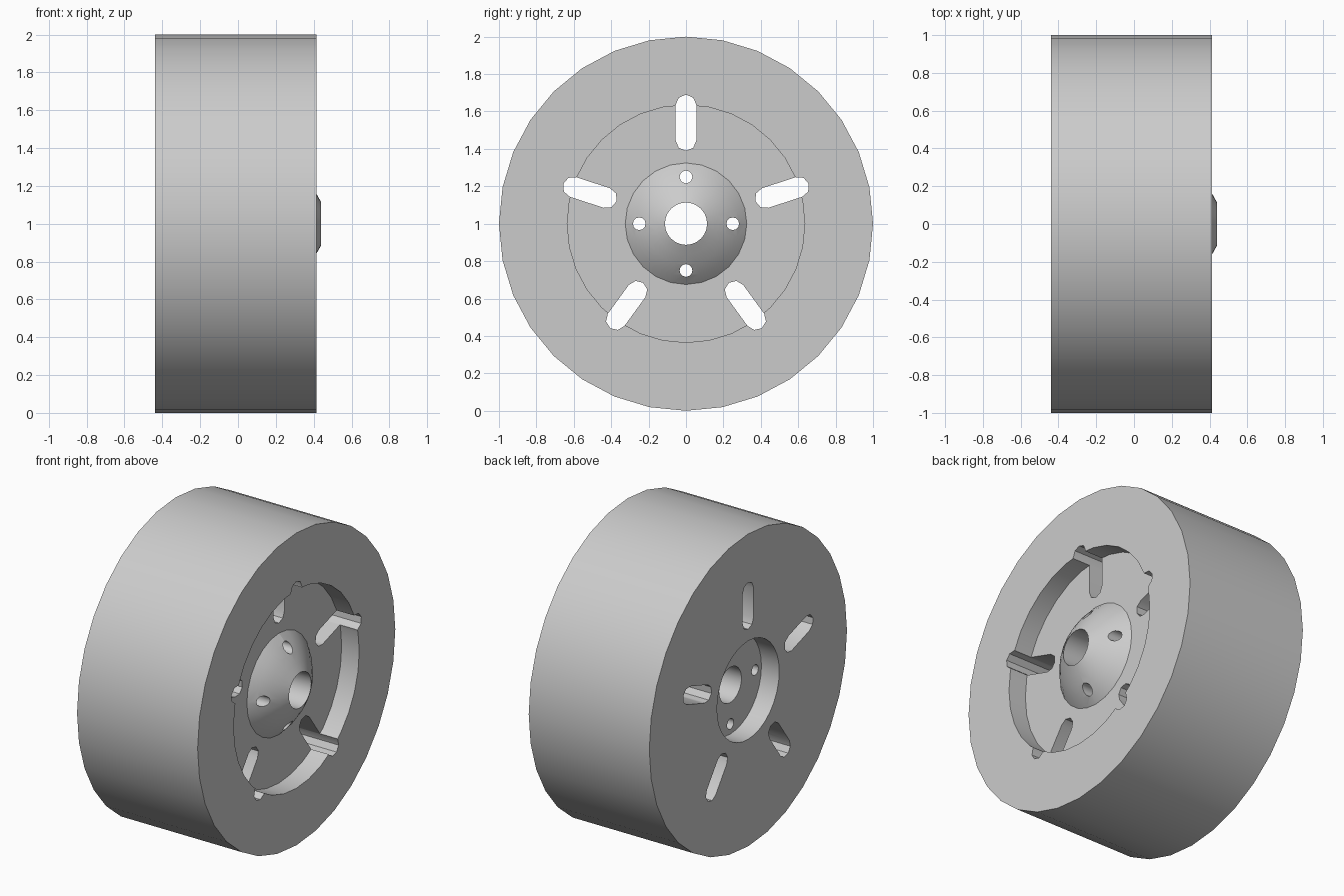
import bpy, bmesh
from math import sin, cos, pi, radians

cube = bpy.data.objects.get("Cube")
if cube:
    bpy.data.objects.remove(cube, do_unlink=True)

grey = bpy.data.materials.new("light_grey")
grey.use_nodes = True
colour = (0.6, 0.6, 0.6, 1)
grey.diffuse_color = colour
grey.node_tree.nodes["Principled BSDF"].inputs["Base Color"].default_value = colour

BACK, FRONT, FLOOR = -0.44, 0.414, 0.29   # positions along the axle


def make_object(name, bm):
    bmesh.ops.recalc_face_normals(bm, faces=bm.faces)
    mesh = bpy.data.meshes.new(name)
    bm.to_mesh(mesh)
    bm.free()
    mesh.materials.append(grey)
    obj = bpy.data.objects.new(name, mesh)
    bpy.context.collection.objects.link(obj)
    return obj


def revolve(name, profile, sides):
    """Turn a closed (x, radius) outline around the axle."""
    bm = bmesh.new()
    rings = []
    for i in range(sides):
        a = 2 * pi * i / sides
        rings.append([bm.verts.new((x, r * cos(a), 1 + r * sin(a))) for x, r in profile])
    n = len(profile)
    for i in range(sides):
        p, q = rings[i], rings[(i + 1) % sides]
        for j in range(n):
            k = (j + 1) % n
            bm.faces.new((p[j], p[k], q[k], q[j]))
    return make_object(name, bm)


def add_prism(bm, outline, angle):
    """Extrude a (radial, sideways) outline along the axle, turned by angle."""
    ends = []
    for x in (-0.7, 0.7):
        ends.append([bm.verts.new((x, u * cos(angle) - v * sin(angle),
                                   1 + u * sin(angle) + v * cos(angle))) for u, v in outline])
    n = len(outline)
    for end in ends:
        bm.faces.new(end)
    for j in range(n):
        k = (j + 1) % n
        bm.faces.new((ends[0][j], ends[0][k], ends[1][k], ends[1][j]))


def slot_outline(inner, outer, half_width, steps):
    """Rounded slot; equal inner and outer gives a round hole."""
    points = []
    for centre, start in ((outer - half_width, -pi / 2), (inner + half_width, pi / 2)):
        for i in range(steps + 1):
            a = start + pi * i / steps
            points.append((centre + half_width * cos(a), half_width * sin(a)))
    return points


def circle_outline(centre, radius, sides):
    return [(centre + radius * cos(2 * pi * i / sides), radius * sin(2 * pi * i / sides))
            for i in range(sides)]


def cut(obj, outline, count):
    """Cut evenly spaced openings, the first at the top."""
    bm = bmesh.new()
    for i in range(count):
        add_prism(bm, outline, pi / 2 + 2 * pi * i / count)
    cutter = make_object("cutter", bm)
    cutter.hide_render = True
    mod = obj.modifiers.new("openings", "BOOLEAN")
    mod.operation = "DIFFERENCE"
    mod.solver = "EXACT"
    mod.object = cutter
    bpy.context.view_layer.objects.active = obj
    bpy.ops.object.modifier_apply(modifier=mod.name)
    bpy.data.objects.remove(cutter, do_unlink=True)


# Wheel body with a wide front recess and a narrow back recess
body = revolve("wheel_body", [(BACK, 0.315), (BACK, 1), (FRONT, 1), (FRONT, 0.635),
                              (FLOOR, 0.635), (FLOOR, 0.315)], 32)
cut(body, slot_outline(0.39, 0.69, 0.055, 4), 5)

# Domed hub with a central bore and four bolt holes
hub = revolve("hub", [(-0.314, 0.113), (-0.314, 0.325), (FLOOR, 0.325), (0.333, 0.28),
                      (0.377, 0.22), (0.411, 0.165), (0.44, 0.113)], 24)
cut(hub, circle_outline(0.25, 0.034, 12), 4)

# Smooth the round surfaces, keep the edges sharp
bpy.ops.object.select_all(action="DESELECT")
for obj in (body, hub):
    obj.select_set(True)
bpy.context.view_layer.objects.active = body
bpy.ops.object.shade_smooth_by_angle(angle=radians(32))
